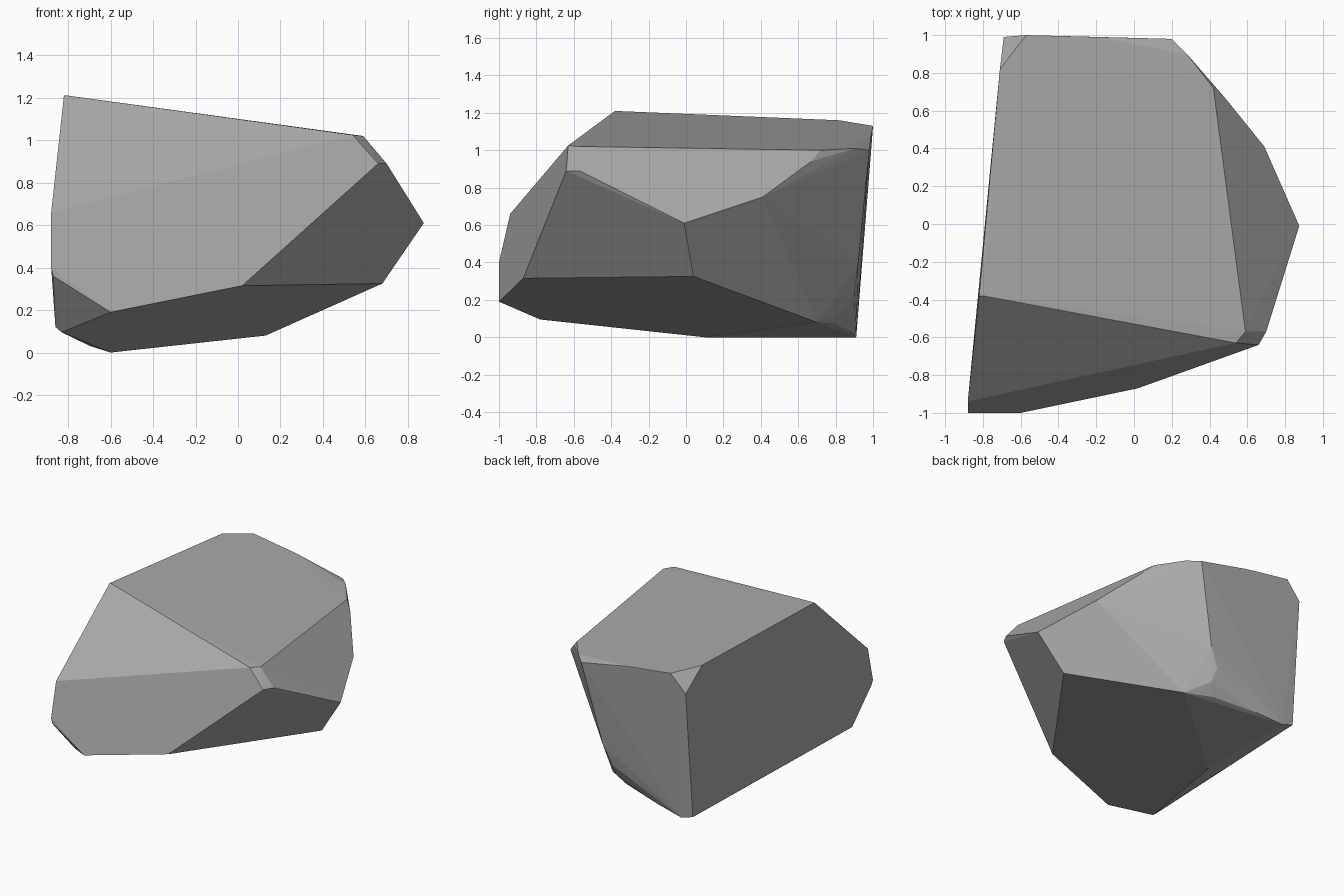
import bpy
import bmesh
from math import radians

# Remove the default object
default_cube = bpy.data.objects.get("Cube")
if default_cube:
    bpy.data.objects.remove(default_cube, do_unlink=True)


def flat_material(name, colour):
    material = bpy.data.materials.new(name)
    material.use_nodes = True
    material.diffuse_color = colour
    shader = material.node_tree.nodes["Principled BSDF"]
    shader.inputs["Base Color"].default_value = colour
    shader.inputs["Roughness"].default_value = 0.9
    return material


def faceted_stone(name, corner_groups, material, merge_angle):
    """Wrap the corners in a convex skin and merge nearly flat neighbours."""
    bm = bmesh.new()
    for group in corner_groups:
        for corner in group:
            bm.verts.new(corner)
    hull = bmesh.ops.convex_hull(bm, input=bm.verts[:], use_existing_faces=False)
    leftovers = {v for v in hull["geom_interior"] + hull["geom_unused"]
                 if isinstance(v, bmesh.types.BMVert)}
    bmesh.ops.delete(bm, geom=list(leftovers), context="VERTS")
    bmesh.ops.dissolve_limit(bm, angle_limit=merge_angle,
                             verts=bm.verts[:], edges=bm.edges[:])
    bmesh.ops.recalc_face_normals(bm, faces=bm.faces[:])
    for face in bm.faces:
        face.smooth = False
    mesh = bpy.data.meshes.new(name)
    bm.to_mesh(mesh)
    bm.free()
    mesh.materials.append(material)
    stone = bpy.data.objects.new(name, mesh)
    bpy.context.collection.objects.link(stone)
    return stone


# Sloping top plateau, with its chipped corners
plateau = [(-.82, -.38, 1.21), (-.8, -.38, 1.21), (.54, -.63, 1.025),
           (.59, -.57, 1.02), (.42, .72, 1), (.28, .9, 1.01),
           (-.2, .99, 1.08), (-.57, 1, 1.13), (-.71, .82, 1.16)]

# Front slope and the low nose at its foot
front_slope = [(.66, -.64, .89), (.7, -.57, .89), (-.88, -.94, .66),
               (-.88, -1, .4), (-.87, -1, .36), (-.6, -1, .19),
               (.02, -.87, .315)]

# Pointed flank on the +x side
flank = [(.875, -.01, .61), (.68, .04, .325), (.69, .41, .75),
         (.48, .67, .94)]

# Upright back wall
back_wall = [(.2, .98, 1), (-.69, .99, 1), (.06, .92, .39),
             (-.01, .9, .24), (0, .85, .15)]

# Keel-shaped underside
underside = [(-.86, -.78, .12), (-.83, -.78, .095), (-.6, .1, 0),
             (-.6, .91, 0), (-.695, .91, .03), (-.39, .88, .03),
             (-.06, .8, .07), (.13, .7, .08)]

stone_grey = flat_material("stone grey", (.4, .4, .4, 1))
faceted_stone("rock", [plateau, front_slope, flank, back_wall, underside],
              stone_grey, radians(2))
